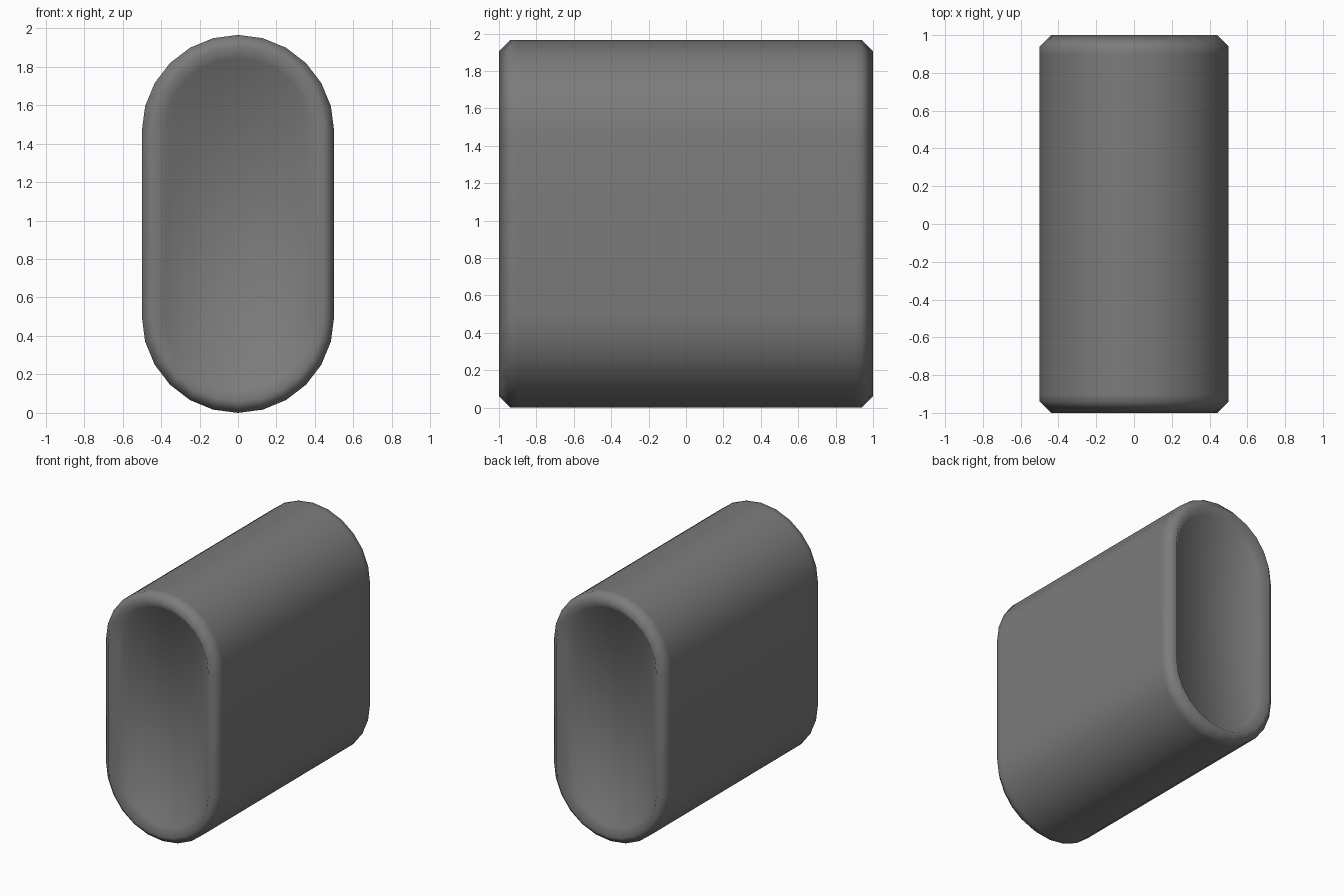
import bpy, bmesh, math

cube = bpy.data.objects.get("Cube")
if cube:
    bpy.data.objects.remove(cube, do_unlink=True)

RADIUS = 0.5      # outer radius of the rounded ends of the section
STRAIGHT = 0.965  # straight part of the section
STEPS = 12        # segments per half circle
BEVEL = 0.06

grey = bpy.data.materials.new("plain_grey")
grey.use_nodes = True
colour = (0.2, 0.2, 0.2, 1)
grey.diffuse_color = colour
grey.node_tree.nodes["Principled BSDF"].inputs["Base Color"].default_value = colour


def section(bm, radius, y):
    """Ring of vertices along an upright stadium outline."""
    ring = []
    for base, centre in ((0, RADIUS + STRAIGHT), (math.pi, RADIUS)):
        for i in range(STEPS + 1):
            a = base + math.pi * i / STEPS
            ring.append(bm.verts.new((radius * math.cos(a), y,
                                      centre + radius * math.sin(a))))
    return ring


def bridge(bm, a, b):
    n = len(a)
    for i in range(n):
        j = (i + 1) % n
        bm.faces.new((a[i], a[j], b[j], b[i]))


def panel(bm, ring):
    """Fill a ring with upright strips from the top arc to the bottom arc."""
    for i in range(STEPS):
        bm.faces.new((ring[i], ring[i + 1], ring[-2 - i], ring[-1 - i]))


# Profile from the shallow front panel, over the rim, along the side, to the back
half = [(RADIUS - 2 * BEVEL, 1 - BEVEL),
        (RADIUS - BEVEL, 1.0),
        (RADIUS, 1 - BEVEL),
        (RADIUS, 0.9)]
profile = [(r, -y) for r, y in half] + half[::-1]

bm = bmesh.new()
rings = [section(bm, r, y) for r, y in profile]
for a, b in zip(rings, rings[1:]):
    bridge(bm, a, b)
for ring in (rings[0], rings[-1]):
    panel(bm, ring)
bmesh.ops.recalc_face_normals(bm, faces=bm.faces[:])
for face in bm.faces:
    face.smooth = True

mesh = bpy.data.meshes.new("capsule_body")
bm.to_mesh(mesh)
bm.free()
mesh.materials.append(grey)
body = bpy.data.objects.new("capsule_body", mesh)
bpy.context.collection.objects.link(body)
